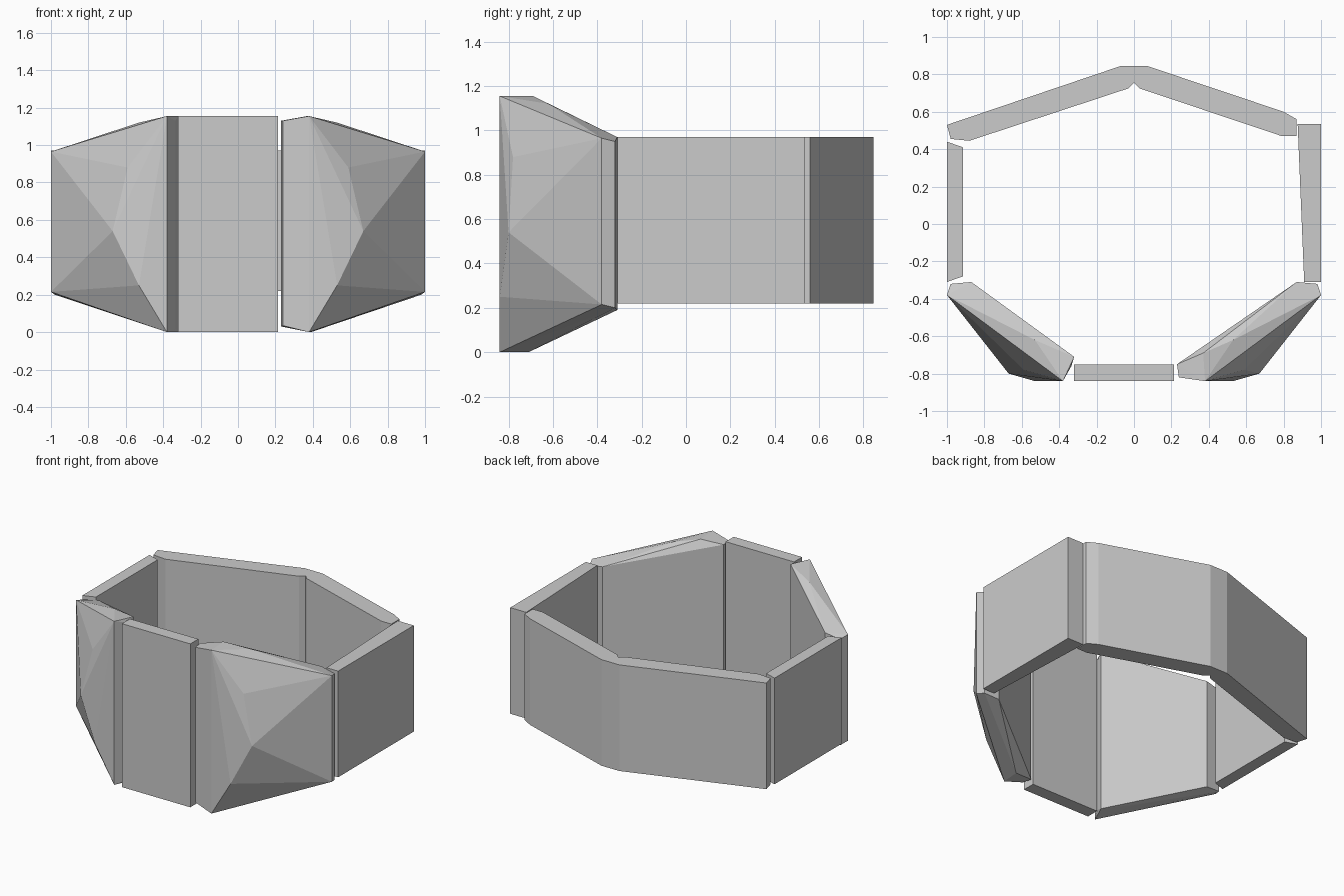
import bpy, bmesh

if "Cube" in bpy.data.objects:
    bpy.data.objects.remove(bpy.data.objects["Cube"])


def finish(name, bm):
    bmesh.ops.recalc_face_normals(bm, faces=bm.faces)
    mesh = bpy.data.meshes.new(name)
    bm.to_mesh(mesh)
    bm.free()
    obj = bpy.data.objects.new(name, mesh)
    bpy.context.collection.objects.link(obj)
    return obj


def extruded(name, outline, z0, z1):
    """Vertical wall from a plan outline."""
    bm = bmesh.new()
    face = bm.faces.new([bm.verts.new((x, y, z0)) for x, y in outline])
    res = bmesh.ops.extrude_face_region(bm, geom=[face])
    top = [v for v in res["geom"] if isinstance(v, bmesh.types.BMVert)]
    bmesh.ops.translate(bm, verts=top, vec=(0, 0, z1 - z0))
    return finish(name, bm)


def faceted(name, points, side):
    """Cut-gem panel: convex hull of its corners, mirrored by side."""
    bm = bmesh.new()
    for x, y, z in points:
        bm.verts.new((side * x, y, z))
    res = bmesh.ops.convex_hull(bm, input=bm.verts)
    loose = {g for g in res["geom_interior"] + res["geom_unused"]
             if isinstance(g, bmesh.types.BMVert)}
    bmesh.ops.delete(bm, geom=list(loose), context='VERTS')
    return finish(name, bm)


LOW, HIGH, TOP = 0.22, 0.97, 1.155

# Bent back wall
extruded("back_wall", [(-1, 0.53), (-0.07, 0.845), (0.07, 0.845), (0.80, 0.60),
                       (0.87, 0.56), (0.87, 0.47), (0.79, 0.47), (0.03, 0.725),
                       (0, 0.755), (-0.03, 0.725), (-0.88, 0.445), (-0.98, 0.455)],
         LOW, HIGH)

# Side walls
extruded("right_wall", [(0.875, 0.535), (1, 0.535), (1, -0.31), (0.91, -0.31)], LOW, HIGH)
extruded("left_wall", [(-1, 0.44), (-0.915, 0.41), (-0.915, -0.28), (-1, -0.31)], LOW, HIGH)

# Tall front plate
extruded("front_plate", [(-0.32, -0.84), (0.215, -0.84), (0.215, -0.75), (-0.32, -0.75)], 0, TOP)

# Corners shared by both faceted front panels
shared = [
    (0.87, -0.31, HIGH), (0.87, -0.31, 0.19),
    (0.98, -0.32, 0.95), (0.98, -0.32, 0.20),
    (1, -0.38, 0.965), (1, -0.38, 0.215),
    (0.38, -0.84, TOP), (0.38, -0.84, 0),
    (0.53, -0.62, 1.12), (0.53, -0.60, 0.06),
    (0.53, -0.84, 0.25), (0.67, -0.80, 0.54), (0.59, -0.78, 0.88),
]
# Front ends differ on each side
right_end = [(0.23, -0.75, 1.13), (0.23, -0.75, 0.03), (0.24, -0.82, 1.13),
             (0.24, -0.82, 0.035), (0.37, -0.69, TOP), (0.39, -0.71, 0)]
left_end = [(0.32, -0.71, TOP), (0.32, -0.71, 0),
            (0.335, -0.76, 1.13), (0.335, -0.76, 0.02)]
faceted("right_faceted_panel", shared + right_end, 1)
faceted("left_faceted_panel", shared + left_end, -1)
